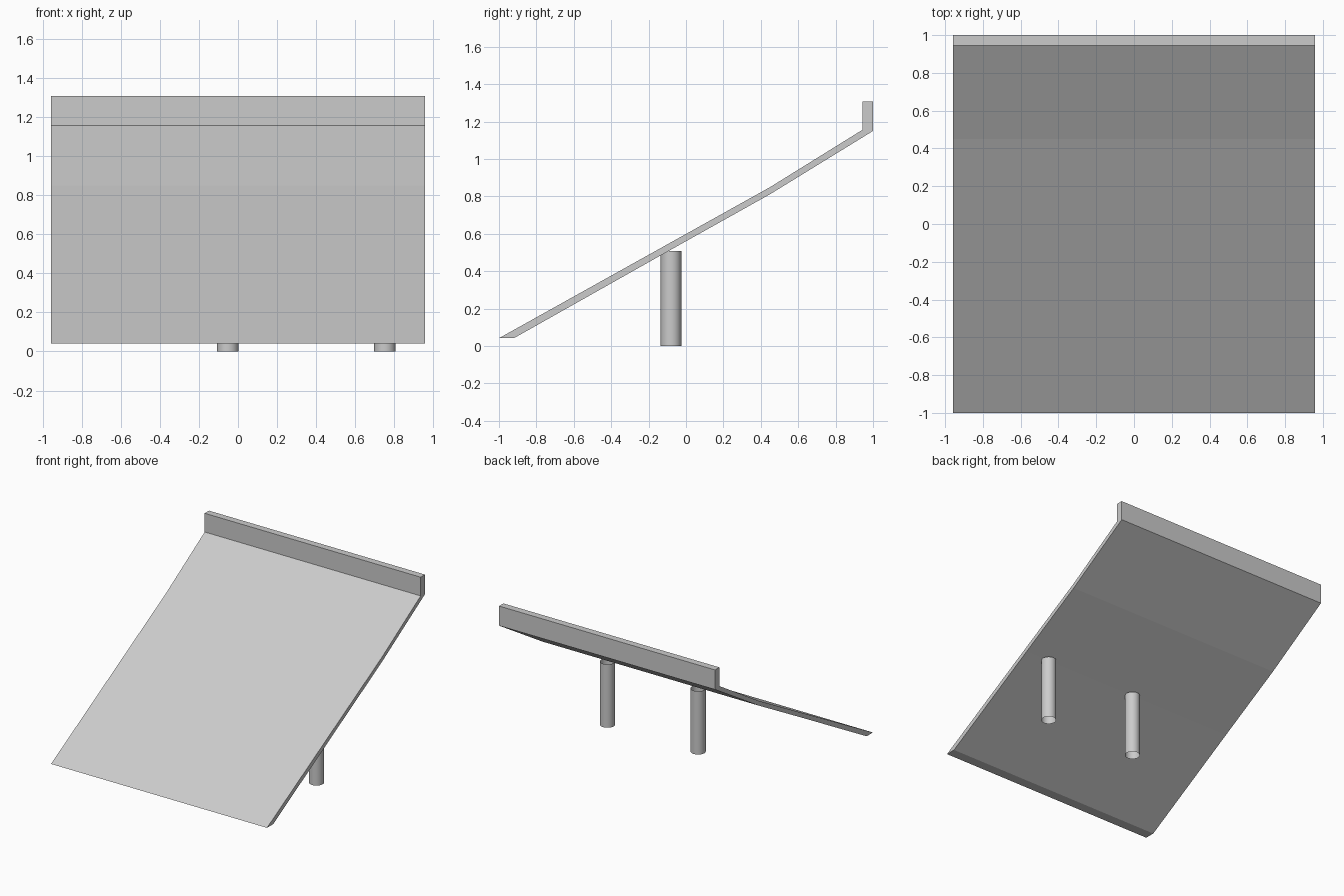
import bpy
import bmesh

if "Cube" in bpy.data.objects:
    bpy.data.objects.remove(bpy.data.objects["Cube"])


def extrude_profile(name, points, half_width):
    """Extrude a side profile (y, z) along x."""
    bm = bmesh.new()
    face = bm.faces.new([bm.verts.new((-half_width, y, z)) for y, z in points])
    result = bmesh.ops.extrude_face_region(bm, geom=[face])
    verts = [v for v in result["geom"] if isinstance(v, bmesh.types.BMVert)]
    bmesh.ops.translate(bm, verts=verts, vec=(2 * half_width, 0, 0))
    bmesh.ops.recalc_face_normals(bm, faces=bm.faces)
    mesh = bpy.data.meshes.new(name)
    bm.to_mesh(mesh)
    bm.free()
    obj = bpy.data.objects.new(name, mesh)
    bpy.context.collection.objects.link(obj)
    return obj


# Sloping panel with a slight bend and an upright lip at the top edge
extrude_profile("sloped_panel", [
    (-1.0, 0.042), (0.45, 0.85), (0.945, 1.157), (0.945, 1.307),
    (1.0, 1.307), (1.0, 1.15), (0.45, 0.812), (-0.09, 0.51), (-0.92, 0.042),
], 0.957)

# Two open round posts underneath
for name, x in (("middle_post", -0.052), ("side_post", 0.752)):
    bpy.ops.mesh.primitive_cylinder_add(
        vertices=32, radius=0.055, depth=0.507, end_fill_type='NOTHING',
        location=(x, -0.08, 0.2535))
    post = bpy.context.object
    post.name = name
    bpy.ops.object.shade_smooth_by_angle()
